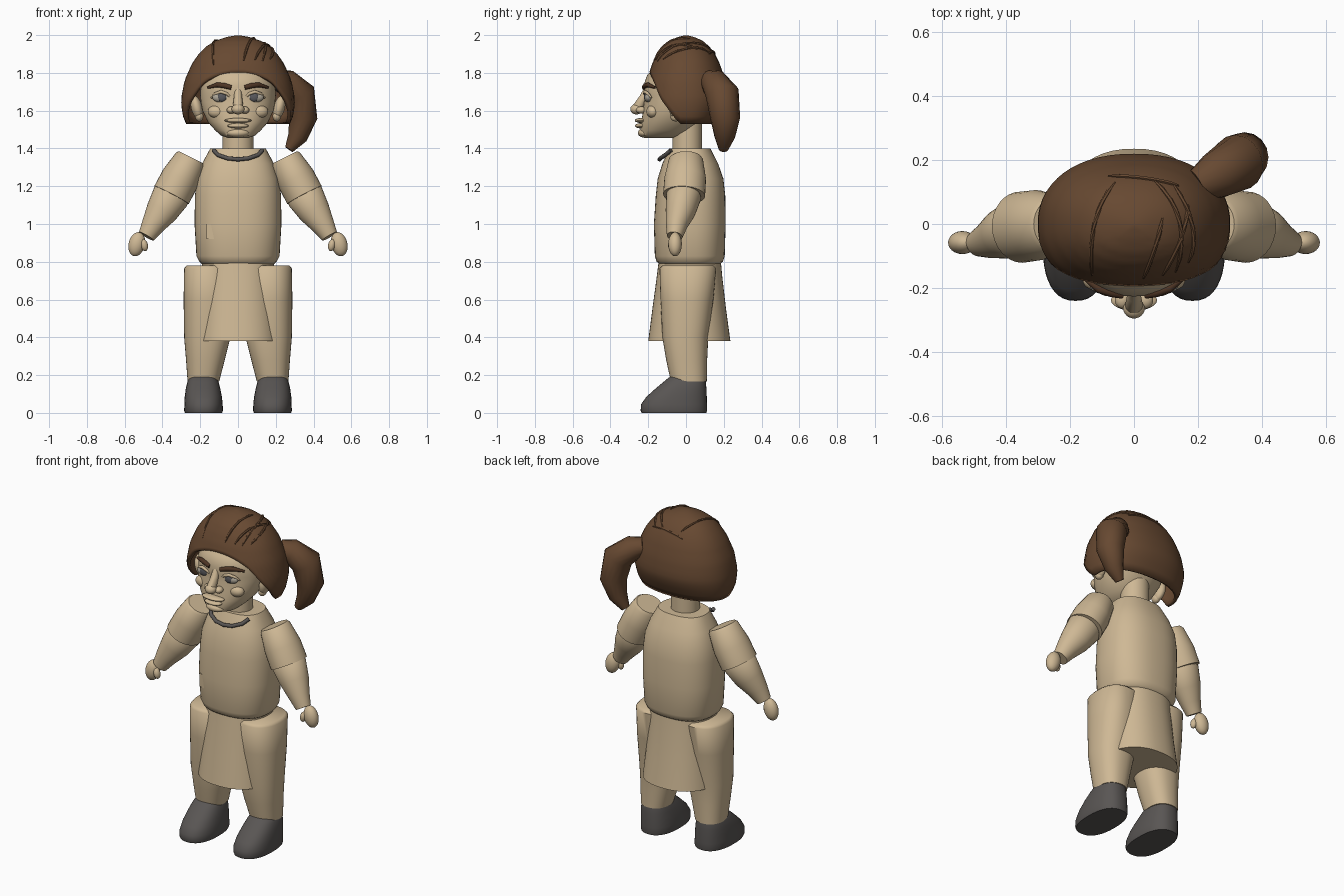
import bpy, bmesh, math
from mathutils import Vector

if "Cube" in bpy.data.objects:
    bpy.data.objects.remove(bpy.data.objects["Cube"])


def material(name, rgb):
    m = bpy.data.materials.new(name)
    m.diffuse_color = (*rgb, 1)
    m.use_nodes = True
    m.node_tree.nodes["Principled BSDF"].inputs["Base Color"].default_value = m.diffuse_color
    return m


SKIN = material("tan", (0.62, 0.48, 0.30))
HAIR = material("hair_brown", (0.135, 0.066, 0.031))
GREY = material("charcoal", (0.10, 0.092, 0.088))
BROW = material("brow_brown", (0.075, 0.035, 0.018))
WHITE = material("eye_grey", (0.42, 0.38, 0.31))
IRIS = material("iris_grey", (0.10, 0.10, 0.11))


def interp(table, v):
    """Piecewise linear lookup in an ascending table of pairs."""
    for (a, p), (b, q) in zip(table, table[1:]):
        if v <= b:
            return p + (q - p) * max(0, (v - a) / (b - a))
    return table[-1][1]


def spow(v, e):
    return math.copysign(abs(v) ** e, v)


def zring(z, x0, x1, y0, y1, n=40, e=2.2):
    """Horizontal rounded ring filling the given x and y range."""
    pts = []
    for i in range(n):
        a = 2 * math.pi * i / n
        pts.append(Vector(((x0 + x1) / 2 + (x1 - x0) / 2 * spow(math.cos(a), 2 / e),
                           (y0 + y1) / 2 + (y1 - y0) / 2 * spow(math.sin(a), 2 / e), z)))
    return pts


def loft(name, rings, mat, cap=True, angle=40):
    bm = bmesh.new()
    rows = [[bm.verts.new(p) for p in r] for r in rings]
    n = len(rows[0])
    for a, b in zip(rows, rows[1:]):
        for i in range(n):
            j = (i + 1) % n
            bm.faces.new((a[i], a[j], b[j], b[i]))
    if cap:
        bm.faces.new(rows[0])
        bm.faces.new(rows[-1])
    bmesh.ops.recalc_face_normals(bm, faces=bm.faces)
    return finish(name, bm, mat, angle)


def finish(name, bm, mat, angle=40):
    me = bpy.data.meshes.new(name)
    bm.to_mesh(me)
    bm.free()
    me.materials.append(mat)
    ob = bpy.data.objects.new(name, me)
    bpy.context.collection.objects.link(ob)
    bpy.ops.object.select_all(action='DESELECT')
    ob.select_set(True)
    bpy.context.view_layer.objects.active = ob
    bpy.ops.object.shade_smooth_by_angle(angle=math.radians(angle))
    return ob


def tube(name, path, radii, mat, n=10, flat=1.0, angle=40):
    """Round tube along a path; flat scales the thickness along the second axis."""
    pts = [Vector(p) for p in path]
    rings = []
    for i, p in enumerate(pts):
        t = (pts[min(i + 1, len(pts) - 1)] - pts[max(i - 1, 0)]).normalized()
        u = t.cross(Vector((0, 1, 0))).normalized()
        w = t.cross(u)
        rings.append([p + radii[i] * (u * math.cos(k) + w * flat * math.sin(k))
                      for k in (2 * math.pi * j / n for j in range(n))])
    return loft(name, rings, mat, angle=angle)


def blob(name, loc, size, mat, tilt=0):
    bm = bmesh.new()
    bmesh.ops.create_uvsphere(bm, u_segments=24, v_segments=14, radius=1)
    bmesh.ops.scale(bm, vec=size, verts=bm.verts)
    ob = finish(name, bm, mat)
    ob.location = loc
    ob.rotation_euler = (0, tilt, 0)
    return ob


# Torso, skirt and neck
loft("torso", [zring(z, -w, w, f, b, 48, 2.4) for z, w, f, b in (
    (0.78, .18, -.13, .17), (0.80, .205, -.155, .195), (0.83, .22, -.165, .205),
    (1.0, .23, -.17, .21), (1.15, .228, -.16, .208), (1.24, .218, -.15, .198),
    (1.32, .19, -.125, .17), (1.40, .147, -.09, .13))], SKIN)
loft("skirt", [zring(z, -w, w, f, b, 48, 2.3) for z, w, f, b in (
    (0.80, .19, -.145, .185), (0.72, .192, -.155, .192), (0.55, .205, -.178, .212),
    (0.38, .222, -.20, .235))], SKIN)
loft("neck", [zring(z, -.082, .082, -.072, .085, 32, 2) for z in (1.38, 1.56)], SKIN)
tube("collar_cord", [(-.13, -.08, 1.39), (-.105, -.11, 1.365), (-.055, -.135, 1.348), (0, -.14, 1.342),
                     (.055, -.135, 1.348), (.105, -.11, 1.365), (.13, -.08, 1.39)], [.011] * 7, GREY)

# Pocket plate on the torso front
bm = bmesh.new()
bmesh.ops.create_cube(bm, size=1)
bmesh.ops.scale(bm, vec=(.08, .008, .08), verts=bm.verts)
pocket = finish("pocket", bm, SKIN)
pocket.location = (-.127, -.142, .96)
pocket.rotation_euler = (0, 0, -.3)

# Head
loft("head", [zring(z, -w, w, f, b, 48, 2.15) for z, w, f, b in (
    (1.455, .05, -.215, -.06), (1.468, .09, -.238, -.02), (1.495, .12, -.243, .03),
    (1.54, .16, -.236, .07), (1.60, .188, -.228, .11), (1.645, .197, -.222, .13),
    (1.68, .20, -.220, .14), (1.73, .197, -.226, .145), (1.79, .185, -.205, .145),
    (1.85, .14, -.13, .12), (1.89, .07, -.06, .05))], SKIN)

# Nose, mouth and chin
tube("nose_bridge", [(0, -.205, 1.715), (0, -.225, 1.67), (0, -.255, 1.62), (0, -.25, 1.59)],
     [.018, .022, .028, .022], SKIN, 14)
blob("nose_tip", (0, -.262, 1.608), (.034, .033, .028), SKIN)
blob("upper_lip", (0, -.238, 1.548), (.072, .033, .013), SKIN)
blob("lower_lip", (0, -.237, 1.520), (.056, .033, .014), SKIN)
blob("chin", (0, -.215, 1.482), (.06, .04, .026), SKIN)

# Paired parts
for s, side in ((-1, "right"), (1, "left")):
    # Face details
    blob(side + "_nostril", (s * .036, -.236, 1.603), (.024, .028, .019), SKIN)
    blob(side + "_eye", (s * .088, -.197, 1.67), (.048, .022, .027), WHITE)
    blob(side + "_iris", (s * .085, -.213, 1.672), (.023, .009, .023), IRIS)
    tube(side + "_upper_eyelid", [(s * .035, -.209, 1.667), (s * .06, -.219, 1.69), (s * .09, -.216, 1.70),
                                  (s * .12, -.202, 1.69), (s * .142, -.183, 1.668)],
         [.004, .008, .009, .008, .004], SKIN)
    tube(side + "_eyebrow", [(s * .035, -.222, 1.722), (s * .07, -.215, 1.732), (s * .11, -.202, 1.737),
                             (s * .16, -.165, 1.722)], [.012, .014, .013, .006], BROW)
    blob(side + "_cheek", (s * .11, -.175, 1.595), (.05, .035, .035), SKIN)
    blob(side + "_ear", (s * .218, -.045, 1.615), (.03, .045, .065), SKIN, s * .25)
    blob(side + "_earlobe", (s * .205, -.055, 1.57), (.022, .028, .027), SKIN)

    # Arm: upper sleeve, tapered forearm, hand and thumb
    tube(side + "_upper_arm", [(s * .247, 0, 1.352), (s * .253, 0, 1.340), (s * .305, -.004, 1.243),
                               (s * .352, -.01, 1.153)], [.074, .084, .102, .103], SKIN, 32, 1.08)
    tube(side + "_forearm", [(s * .34, -.01, 1.175), (s * .355, -.012, 1.148), (s * .405, -.03, 1.065),
                             (s * .45, -.05, .995), (s * .485, -.06, .935)],
         [.085, .1, .085, .062, .045], SKIN, 32, .93)
    blob(side + "_hand", (s * .536, -.058, .893), (.043, .036, .065), SKIN, s * -.25)
    blob(side + "_thumb", (s * .496, -.075, .888), (.019, .02, .032), SKIN, s * .2)

    # Leg and shoe
    def limb(name, table, mat, e):
        loft(name, [zring(z, *sorted((s * i, s * o)), f, b, 40, e)
                    for z, i, o, f, b in table], mat, angle=50)
    limb(side + "_leg", ((.78, .055, .272, -.125, .145), (.765, .04, .285, -.14, .16),
                         (.6, .035, .288, -.135, .145), (.4, .04, .285, -.125, .118),
                         (.28, .07, .275, -.105, .112), (.165, .10, .267, -.08, .11)), SKIN, 2.3)
    limb(side + "_shoe", ((0, .084, .281, -.235, .108), (.012, .08, .285, -.24, .111),
                          (.045, .081, .284, -.238, .111), (.085, .085, .282, -.21, .11),
                          (.13, .094, .276, -.16, .108), (.165, .103, .268, -.118, .105),
                          (.188, .113, .258, -.09, .10), (.2, .13, .24, -.065, .08)), GREY, 2.4)

# Hair shell: dome whose lower edge rises over the face
PROFILE = [(1.53, .275), (1.58, .295), (1.66, .302), (1.76, .283), (1.85, .243), (1.90, .208),
           (1.94, .168), (1.97, .12), (1.99, .06), (2.0, 0.001)]
EDGE = [(-1, 1.53), (.18, 1.53), (.6, 1.66), (.82, 1.755), (1, 1.805)]


def hair_point(a, t):
    c, d = spow(math.cos(a), .9), spow(math.sin(a), .9)
    low = interp(EDGE, -d)
    z = 2 - (2 - low) * t ** 1.7
    r = interp(PROFILE, z)
    y = .735 * r * d
    if y > 0:
        y *= 1 - .2 * max(0, (1.66 - z) / .13)
    return Vector((r * c, y, z))


hair = loft("hair", [[hair_point(2 * math.pi * i / 56, t / 20) for i in range(56)]
                     for t in range(1, 21)], HAIR, cap=False, angle=50)
bm = bmesh.new()
bm.from_mesh(hair.data)
bmesh.ops.holes_fill(bm, edges=[e for e in bm.edges if e.is_boundary
                                and min(v.co.z for v in e.verts) > 1.95], sides=0)
bmesh.ops.recalc_face_normals(bm, faces=bm.faces)
if sum(f.normal.dot(f.calc_center_median() - Vector((0, 0, 1.7))) for f in bm.faces) < 0:
    bmesh.ops.reverse_faces(bm, faces=bm.faces)
bm.to_mesh(hair.data)
bm.free()
shell = hair.modifiers.new("thickness", 'SOLIDIFY')
shell.thickness = .02
shell.offset = -1

# Thin raised strands lying on the crown
INVERSE = [(r, z) for z, r in reversed(PROFILE[2:])]
STRANDS = [((-.06, .13), (-.15, .02), (-.13, -.16)), ((-.08, .15), (.04, .15), (.14, .12)),
           ((.06, .14), (.19, .02), (.13, -.15)), ((.12, .13), (.22, -.02), (.17, -.12)),
           ((.09, .02), (.07, -.08), (.03, -.17)), ((.17, .06), (.16, -.05), (.09, -.16))]
for k, (p, q, r) in enumerate(STRANDS):
    path = []
    for i in range(9):
        t = i / 8
        x, y = ((1 - t) ** 2 * p[j] + 2 * t * (1 - t) * q[j] + t * t * r[j] for j in (0, 1))
        m = (abs(x) ** 2.22 + abs(y / .735) ** 2.22) ** (1 / 2.22)
        path.append((x, y, interp(INVERSE, m) + .001))
    tube(f"hair_strand_{k + 1}", path, [.003] + [.007] * 7 + [.003], HAIR, 6)

# Side ponytail
tube("ponytail", [(.2, .12, 1.765), (.255, .15, 1.75), (.325, .192, 1.69), (.345, .208, 1.56),
                  (.315, .205, 1.46), (.27, .198, 1.395)],
     [.05, .07, .085, .075, .052, .024], HAIR, 16, 1.05, 50)
